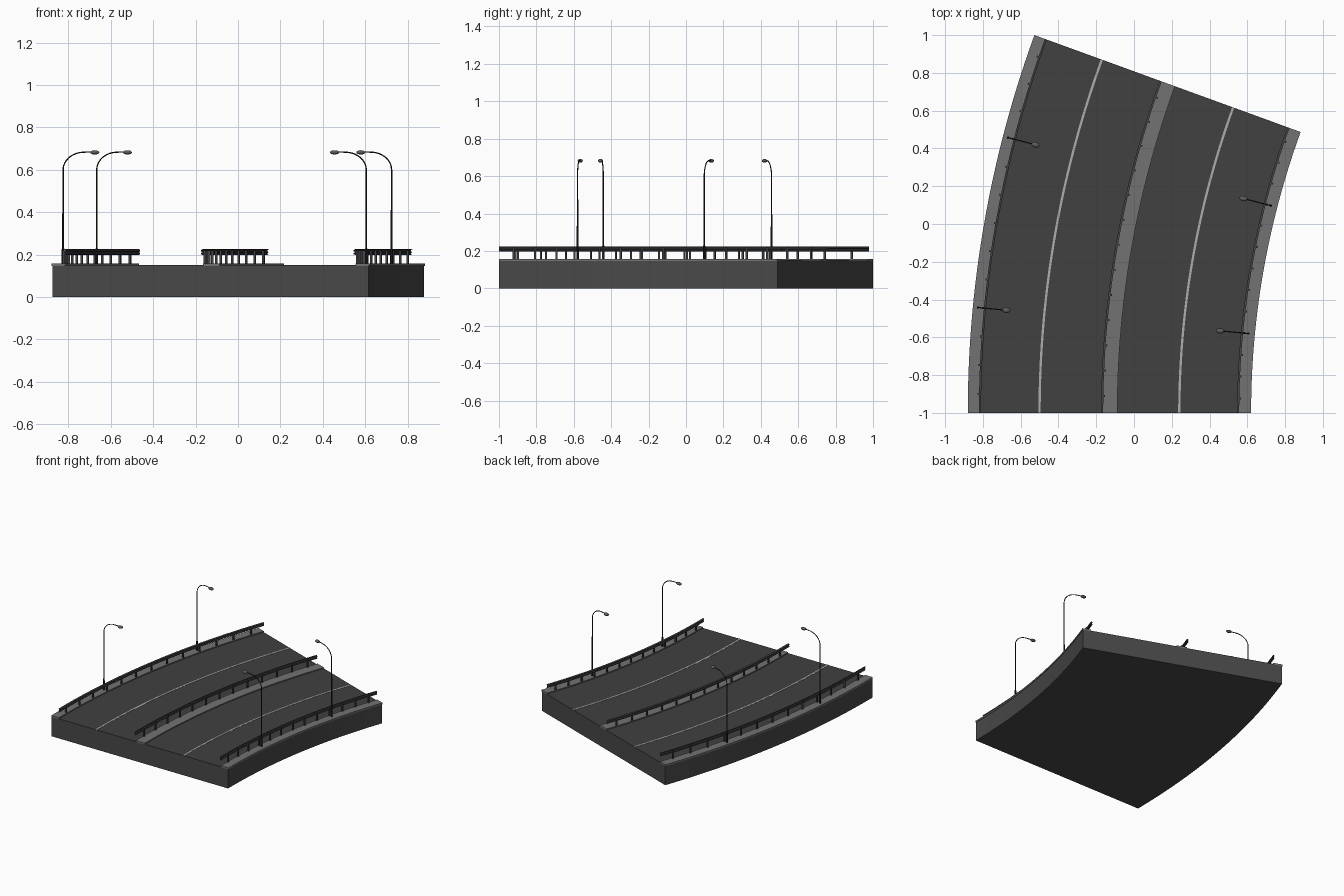
import bpy, bmesh, math
from mathutils import Vector, Matrix

if "Cube" in bpy.data.objects:
    bpy.data.objects.remove(bpy.data.objects["Cube"], do_unlink=True)

CX, CY = 4.968, -1.0          # centre of the bend
SWEEP = math.radians(20)
ROAD_Z, CURB_Z = 0.15, 0.158


def material(name, v):
    m = bpy.data.materials.new(name)
    m.use_nodes = True
    m.diffuse_color = (v, v, v, 1)
    m.node_tree.nodes["Principled BSDF"].inputs["Base Color"].default_value = (v, v, v, 1)
    return m


asphalt = material("asphalt", 0.052)
concrete = material("dark concrete", 0.065)
paving = material("curb paving", 0.17)
paint = material("lane paint", 0.42)
steel = material("rail steel", 0.06)
pole_black = material("pole black", 0.015)
lamp_grey = material("lamp grey", 0.11)


def bend(x, angle):
    """Place a point of the front cross-section at an angle round the bend."""
    r = CX - x
    return Vector((CX - r * math.cos(angle), CY + r * math.sin(angle), 0))


def finish(bm, name, mat, smooth=0):
    bmesh.ops.recalc_face_normals(bm, faces=bm.faces)
    mesh = bpy.data.meshes.new(name)
    bm.to_mesh(mesh)
    bm.free()
    mesh.materials.append(mat)
    ob = bpy.data.objects.new(name, mesh)
    bpy.context.collection.objects.link(ob)
    if smooth:
        bpy.ops.object.select_all(action='DESELECT')
        ob.select_set(True)
        bpy.context.view_layer.objects.active = ob
        bpy.ops.object.shade_smooth_by_angle(angle=math.radians(smooth))
    return ob


def loft(bm, rings):
    """Skin a list of point rings and cap both ends."""
    vs = [[bm.verts.new(p) for p in ring] for ring in rings]
    n = len(vs[0])
    for a, b in zip(vs, vs[1:]):
        for i in range(n):
            bm.faces.new((a[i], a[(i + 1) % n], b[(i + 1) % n], b[i]))
    bm.faces.new(vs[0])
    bm.faces.new(vs[-1])


def sweep(name, profile, mat, steps=40):
    bm = bmesh.new()
    loft(bm, [[bend(x, SWEEP * k / steps) + Vector((0, 0, z)) for x, z in profile]
              for k in range(steps + 1)])
    return finish(bm, name, mat, 30)


def strip(name, x0, x1, z0, z1, mat):
    return sweep(name, [(x0, z0), (x1, z0), (x1, z1), (x0, z1)], mat)


# Deck, carriageways, curbs and lane lines
strip("bridge_deck", -0.876, 0.616, 0, 0.147, concrete)
strip("left_carriageway", -0.82, -0.16, 0.146, ROAD_Z, asphalt)
strip("right_carriageway", -0.09, 0.56, 0.146, ROAD_Z, asphalt)
strip("left_curb", -0.88, -0.815, 0.146, CURB_Z, paving)
strip("median_curb", -0.165, -0.088, 0.146, CURB_Z, paving)
strip("right_curb", 0.555, 0.62, 0.146, CURB_Z, paving)
for side, x in (("left", -0.5), ("right", 0.24)):
    strip(side + "_lane_line", x - 0.006, x + 0.006, 0.148, 0.1515, paint)


def guard_rail(name, x, back):
    """Ribbed beam on square posts; back gives the side the posts stand on."""
    rib = [(0, 0.198), (0.007, 0.201), (0.007, 0.207), (0.001, 0.211),
           (0.007, 0.215), (0.007, 0.222), (0, 0.225)]
    outer = [(x - back * d, z) for d, z in rib]
    inner = [(x - back * (d - 0.004), z) for d, z in reversed(rib)]
    sweep(name + "_beam", outer + inner, steel)
    bm = bmesh.new()
    for k in range(13):
        a = math.radians(1 + 1.5 * k)
        m = (Matrix.Translation(bend(x + back * 0.008, a) + Vector((0, 0, 0.185)))
             @ Matrix.Rotation(-a, 4, 'Z') @ Matrix.Diagonal((0.01, 0.01, 0.066, 1)))
        bmesh.ops.create_cube(bm, size=1, matrix=m)
    finish(bm, name + "_posts", steel)


guard_rail("left_rail", -0.817, -1)
guard_rail("median_rail", -0.167, 1)
guard_rail("right_rail", 0.553, 1)


def street_lamp(name, x, degrees, side):
    """Tapered pole with a curved arm reaching over the road, and an oval head."""
    a = math.radians(degrees)
    frame = (Matrix.Translation(bend(x, a)) @ Matrix.Rotation(-a, 4, 'Z')
             @ Matrix.Diagonal((side, 1, 1, 1)))
    path = [(0, 0.15, 0.0065), (0, 0.225, 0.0065), (0, 0.23, 0.0045), (0, 0.6, 0.0035)]
    for k in range(1, 9):                       # quarter bend of the arm
        t = math.radians(90) * k / 8
        path.append((0.1 * (1 - math.cos(t)), 0.6 + 0.083 * math.sin(t), 0.003))
    path.append((0.14, 0.684, 0.003))
    rings = []
    for i, (px, pz, r) in enumerate(path):
        p, q = path[max(i - 1, 0)], path[min(i + 1, len(path) - 1)]
        d = Vector((q[0] - p[0], 0, q[1] - p[1])).normalized()
        across = Vector((d.z, 0, -d.x))
        rings.append([frame @ (Vector((px, 0, pz)) + r * (
            across * math.cos(j * math.tau / 8) + Vector((0, math.sin(j * math.tau / 8), 0))))
            for j in range(8)])
    bm = bmesh.new()
    loft(bm, rings)
    finish(bm, name + "_pole", pole_black, 40)
    bm = bmesh.new()
    m = frame @ Matrix.Translation((0.15, 0, 0.682)) @ Matrix.Diagonal((0.022, 0.014, 0.01, 1))
    bmesh.ops.create_uvsphere(bm, u_segments=16, v_segments=8, radius=1, matrix=m)
    finish(bm, name + "_head", lamp_grey, 60)


for place, deg in (("front", 5.5), ("back", 14.5)):
    street_lamp(place + "_left_lamp", -0.852, deg, 1)
    street_lamp(place + "_right_lamp", 0.585, deg, -1)
